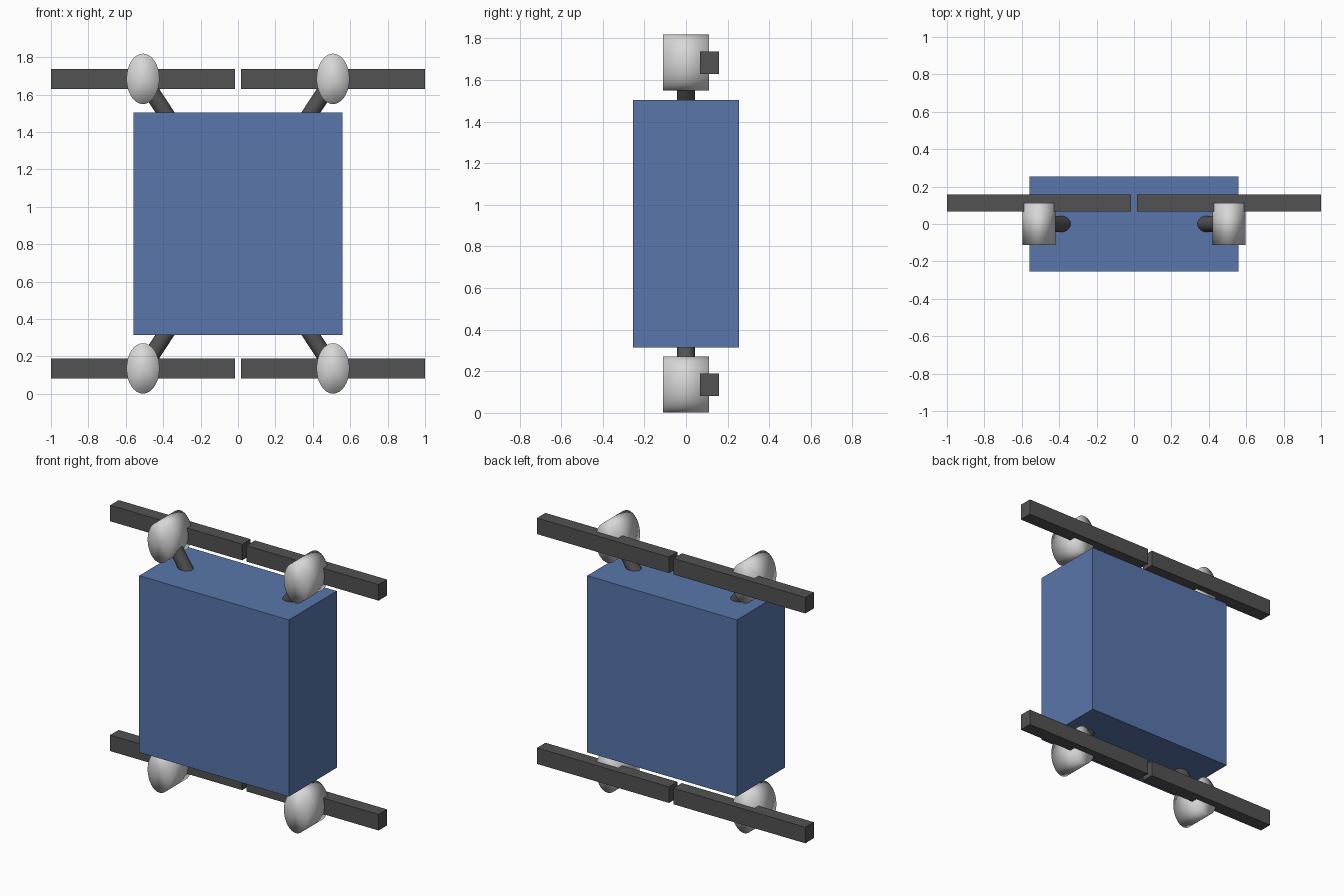
import bpy
from mathutils import Vector

cube = bpy.data.objects.get("Cube")
if cube:
    bpy.data.objects.remove(cube, do_unlink=True)


def make_material(name, colour):
    mat = bpy.data.materials.new(name)
    mat.use_nodes = True
    rgba = (*colour, 1.0)
    mat.diffuse_color = rgba
    mat.node_tree.nodes["Principled BSDF"].inputs["Base Color"].default_value = rgba
    return mat


BLUE = make_material("body blue", (0.10, 0.18, 0.41))
DARK = make_material("dark grey", (0.085, 0.085, 0.085))
SILVER = make_material("light grey", (0.68, 0.68, 0.68))


def finish(name, mat, scale=None):
    obj = bpy.context.object
    obj.name = name
    if scale:
        obj.scale = scale
    obj.data.materials.append(mat)
    bpy.ops.object.transform_apply(location=False, rotation=True, scale=True)
    return obj


def box(name, centre, size, mat):
    bpy.ops.mesh.primitive_cube_add(size=1, location=centre)
    return finish(name, mat, size)


def cylinder(name, start, end, radius, mat, fill="NGON", scale=None):
    axis = Vector(end) - Vector(start)
    bpy.ops.mesh.primitive_cylinder_add(
        vertices=32, radius=radius, depth=axis.length, end_fill_type=fill,
        location=(Vector(start) + Vector(end)) / 2,
        rotation=axis.to_track_quat("Z", "Y").to_euler())
    return finish(name, mat, scale)


MID_Z = 0.91
ARM_X, ARM_Z = 0.508, 0.774

# Central body
box("body", (0, 0, MID_Z), (1.115, 0.51, 1.19), BLUE)

for side, sx in (("left", 1), ("right", -1)):
    for level, sz in (("upper", 1), ("lower", -1)):
        tag = f"{level}_{side}"
        x, z = sx * ARM_X, MID_Z + sz * ARM_Z

        # Diagonal arm running out from the body centre
        cylinder(f"{tag}_arm", (0, 0, MID_Z), (x, 0, z), 0.043, DARK)
        bpy.ops.object.shade_smooth_by_angle()

        # Oval motor pod, softly shaded across its caps
        bpy.ops.mesh.primitive_cylinder_add(
            vertices=32, radius=1, depth=0.222, end_fill_type="TRIFAN",
            location=(x, 0, z), rotation=(1.570796, 0, 0))
        finish(f"{tag}_motor", SILVER, (0.088, 0.135, 1))
        bpy.ops.object.shade_smooth()

        # Straight rotor blade behind the motor
        box(f"{tag}_blade", (x, 0.113, z), (0.984, 0.09, 0.108), DARK)
